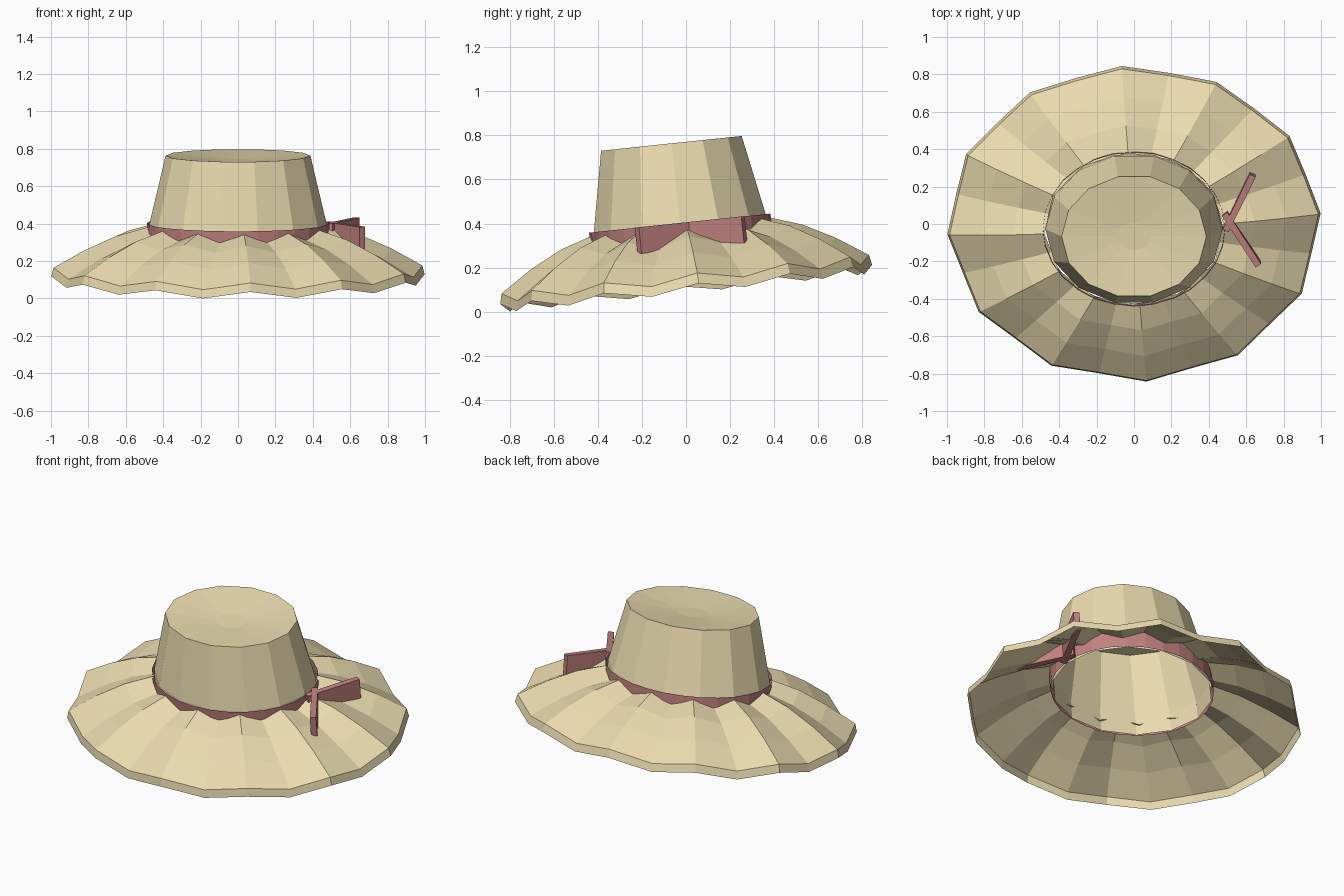
import bpy, math
from mathutils import Matrix

if "Cube" in bpy.data.objects:
    bpy.data.objects.remove(bpy.data.objects["Cube"])

TILT = Matrix.Translation((0, 0.014, 0)) @ Matrix.Rotation(math.radians(6), 4, 'X')
BRIM_PHASE = math.radians(3.8)
SQUASH = 0.85


def material(name, colour):
    m = bpy.data.materials.new(name)
    m.diffuse_color = (*colour, 1)
    m.use_nodes = True
    m.node_tree.nodes["Principled BSDF"].inputs["Base Color"].default_value = m.diffuse_color
    return m


straw = material("straw", (0.82, 0.71, 0.43))
ribbon = material("ribbon", (0.53, 0.22, 0.21))


def make(name, verts, faces, mat):
    me = bpy.data.meshes.new(name)
    me.from_pydata(verts, [], faces)
    me.transform(TILT)
    me.materials.append(mat)
    ob = bpy.data.objects.new(name, me)
    bpy.context.collection.objects.link(ob)
    return ob


def lathe(name, profile, n, mat, phase=0.0, wave=False, cap=False):
    """Spin (radius, ridge z, valley z) points into an oval ring of n sides."""
    verts, faces = [], []
    for r, high, low in profile:
        for i in range(n):
            a = phase + i * math.tau / n
            valley = wave and i % 2
            k = r * (0.968 if valley else 1)
            verts.append((k * math.cos(a), SQUASH * k * math.sin(a), low if valley else high))
    rows = len(profile)
    for j in range(rows - 1):
        b, t = j * n, (j + 1) * n
        for i in range(n):
            q = (i + 1) % n
            faces.append((b + i, b + q, t + q, t + i))
    if cap:
        faces.append(tuple(range((rows - 1) * n, rows * n)))
    return make(name, verts, faces, mat)


# crown: open below, slightly dished on top
lathe("crown", [(0.476, 0.285, 0), (0.474, 0.40, 0), (0.387, 0.768, 0),
                (0.09, 0.742, 0)], 14, straw, cap=True)

# wavy brim: a single sheet with a short turned-down lip
lathe("brim", [(1.0, 0.124, 0.085), (0.988, 0.171, 0.131), (0.82, 0.265, 0.225),
               (0.65, 0.34, 0.30), (0.48, 0.387, 0.347)],
      24, straw, BRIM_PHASE, wave=True)

# hat band: thin open sleeve just outside the crown
lathe("hat_band", [(0.484, 0.285, 0), (0.487, 0.404, 0)], 28, ribbon)


# bow tails: thin upright slabs fanning out from the band
def slab(name, p, q, z0, z1, thick=0.035):
    dx, dy = q[0] - p[0], q[1] - p[1]
    l = math.hypot(dx, dy)
    nx, ny = -dy / l * thick / 2, dx / l * thick / 2
    c = [(p[0] - nx, p[1] - ny), (q[0] - nx, q[1] - ny),
         (q[0] + nx, q[1] + ny), (p[0] + nx, p[1] + ny)]
    verts = [(x, y + 0.022, z) for z in (z0, z1) for x, y in c]
    faces = [(3, 2, 1, 0), (4, 5, 6, 7)] + [
        (i, (i + 1) % 4, (i + 1) % 4 + 4, i + 4) for i in range(4)]
    make(name, verts, faces, ribbon)


slab("bow_tail_back", (0.49, -0.03), (0.635, 0.266), 0.285, 0.405)
slab("bow_tail_front", (0.485, 0.06), (0.665, -0.218), 0.285, 0.405)
